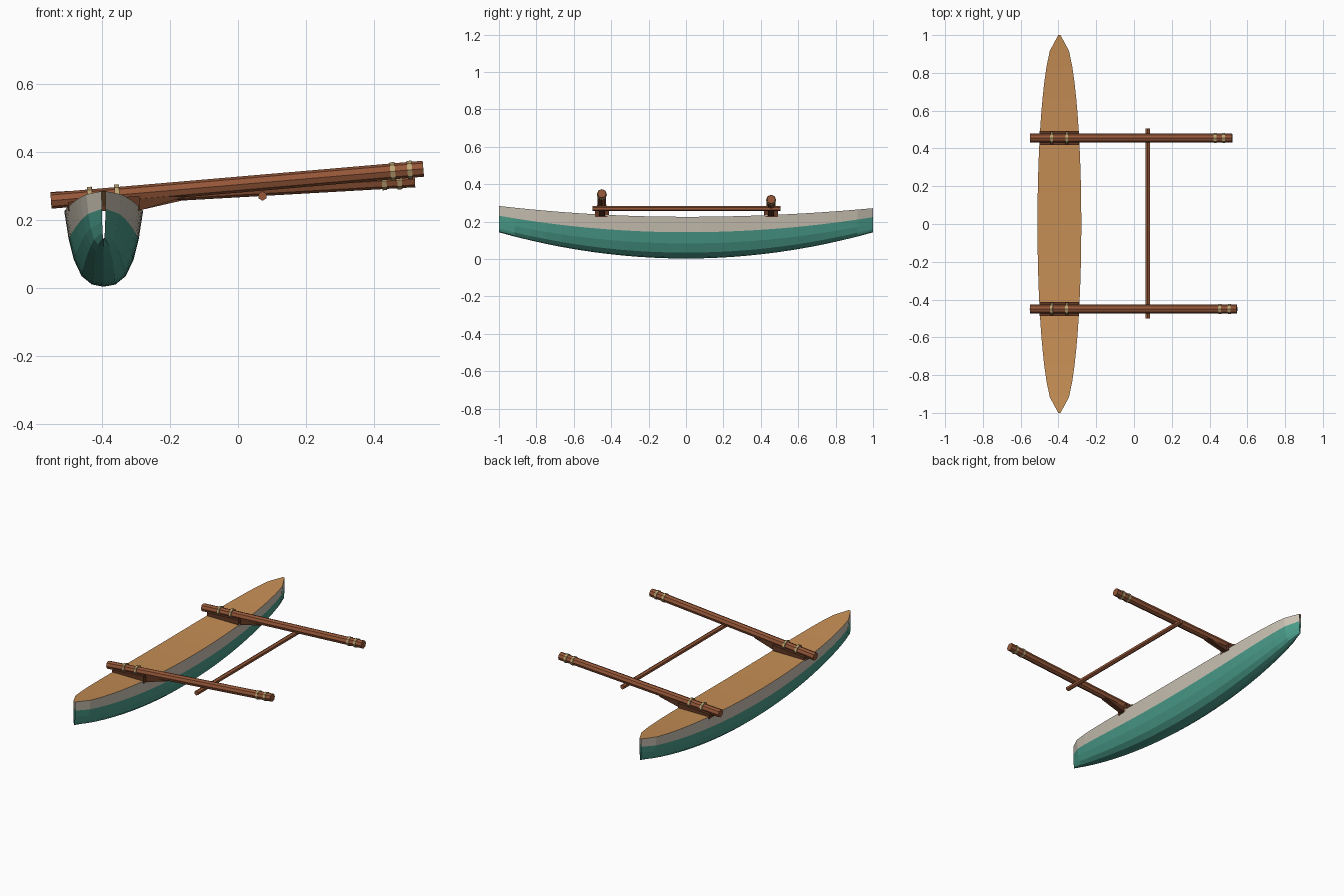
import bpy, bmesh, math
from mathutils import Vector

if "Cube" in bpy.data.objects:
    bpy.data.objects.remove(bpy.data.objects["Cube"])


def mat(name, rgb):
    m = bpy.data.materials.new(name)
    m.diffuse_color = (*rgb, 1)
    m.use_nodes = True
    m.node_tree.nodes["Principled BSDF"].inputs["Base Color"].default_value = m.diffuse_color
    return m


TEAL = mat("teal_paint", (0.07, 0.34, 0.26))
GREY = mat("pale_grey_paint", (0.60, 0.55, 0.46))
DECK = mat("deck_wood", (0.56, 0.27, 0.09))
WOOD = mat("red_brown_wood", (0.30, 0.095, 0.04))
DARK = mat("dark_wood", (0.12, 0.038, 0.017))
CORD = mat("cord", (0.50, 0.37, 0.17))

HULL_X = -0.395


def finish(bm, name, mats):
    bmesh.ops.recalc_face_normals(bm, faces=bm.faces)
    me = bpy.data.meshes.new(name)
    bm.to_mesh(me)
    bm.free()
    for m in mats:
        me.materials.append(m)
    ob = bpy.data.objects.new(name, me)
    bpy.context.collection.objects.link(ob)
    return ob


def rod(name, a, b, r, sides, m):
    """Straight faceted rod from a to b."""
    a, b = Vector(a), Vector(b)
    bm = bmesh.new()
    bmesh.ops.create_cone(bm, cap_ends=True, segments=sides, radius1=r,
                          radius2=r, depth=(b - a).length)
    ob = finish(bm, name, [m])
    ob.location = (a + b) / 2
    ob.rotation_euler = (b - a).to_track_quat('Z', 'Y').to_euler()
    return ob


def prism(name, profile, y, half, m):
    """Extrude an x-z profile along y."""
    bm = bmesh.new()
    f = bm.faces.new([bm.verts.new((x, y - half, z)) for x, z in profile])
    ext = bmesh.ops.extrude_face_region(bm, geom=[f])["geom"]
    bmesh.ops.translate(bm, vec=(0, 2 * half, 0),
                        verts=[v for v in ext if isinstance(v, bmesh.types.BMVert)])
    return finish(bm, name, [m])


# Hull shape along its length
def half_width(y):
    return max(0.006, 0.116 * max(0.0, 1 - y * y) ** 0.45)


def keel(y):
    return 0.003 + 0.14 * y * y


def sheer(y):
    return 0.226 + (0.058 if y < 0 else 0.046) * y * y


# Half section: (fraction of half width, fraction of height)
SECTION = [(1, 1), (0.89, 0.63), (0.76, 0.36), (0.56, 0.14), (0.30, 0.03), (0, 0)]
section = SECTION + [(-w, h) for w, h in SECTION[-2::-1]]
stations = [-1 + i / 12 for i in range(25)]

# Hull: lofted sections, pale band above, teal below
bm = bmesh.new()
rows = []
for y in stations:
    k, s, w = keel(y), sheer(y), half_width(y)
    rows.append([bm.verts.new((HULL_X + w * u, y, k + (s - k) * h)) for u, h in section])
last = len(section) - 2
for r0, r1 in zip(rows, rows[1:]):
    for j in range(last + 1):
        f = bm.faces.new((r0[j], r0[j + 1], r1[j + 1], r1[j]))
        f.material_index = 1 if j in (0, last) else 0
    f = bm.faces.new((r0[-1], r0[0], r1[0], r1[-1]))   # deck strip
    f.material_index = 2
finish(bm, "hull", [TEAL, GREY, DECK])

# Cross beams with saddles, knees and lashings
BEAMS = {
    "front": (-0.45, (-0.55, 0.256), (0.545, 0.350), (0.455, 0.505)),
    "rear": (0.455, (-0.55, 0.258), (0.52, 0.319), (0.43, 0.475)),
}
for side, (y, a, b, outer) in BEAMS.items():
    slope = (b[1] - a[1]) / (b[0] - a[0])

    def mid(x):
        return a[1] + slope * (x - a[0])

    rod(side + "_beam", (a[0], y, a[1]), (b[0], y, b[1]), 0.0235, 8, WOOD)
    prism(side + "_saddle",
          [(-0.5, 0.225), (-0.29, 0.225), (-0.29, mid(-0.29) - 0.008),
           (-0.5, mid(-0.5) - 0.008)], y, 0.037, DARK)
    prism(side + "_knee",
          [(-0.31, 0.228), (-0.28, 0.230), (-0.15, mid(-0.15) - 0.021),
           (-0.31, mid(-0.31) - 0.01)], y, 0.016, DARK)
    for i, (x, r) in enumerate([(-0.435, 0.031), (-0.355, 0.031),
                                (outer[0], 0.027), (outer[1], 0.027)]):
        rod(f"{side}_lashing_{i + 1}", (x - 0.007, y, mid(x - 0.007)),
            (x + 0.007, y, mid(x + 0.007)), r, 8, CORD)

# Spar joining the two beams
rod("joining_spar", (0.072, -0.5, 0.270), (0.072, 0.505, 0.270), 0.014, 6, WOOD)
